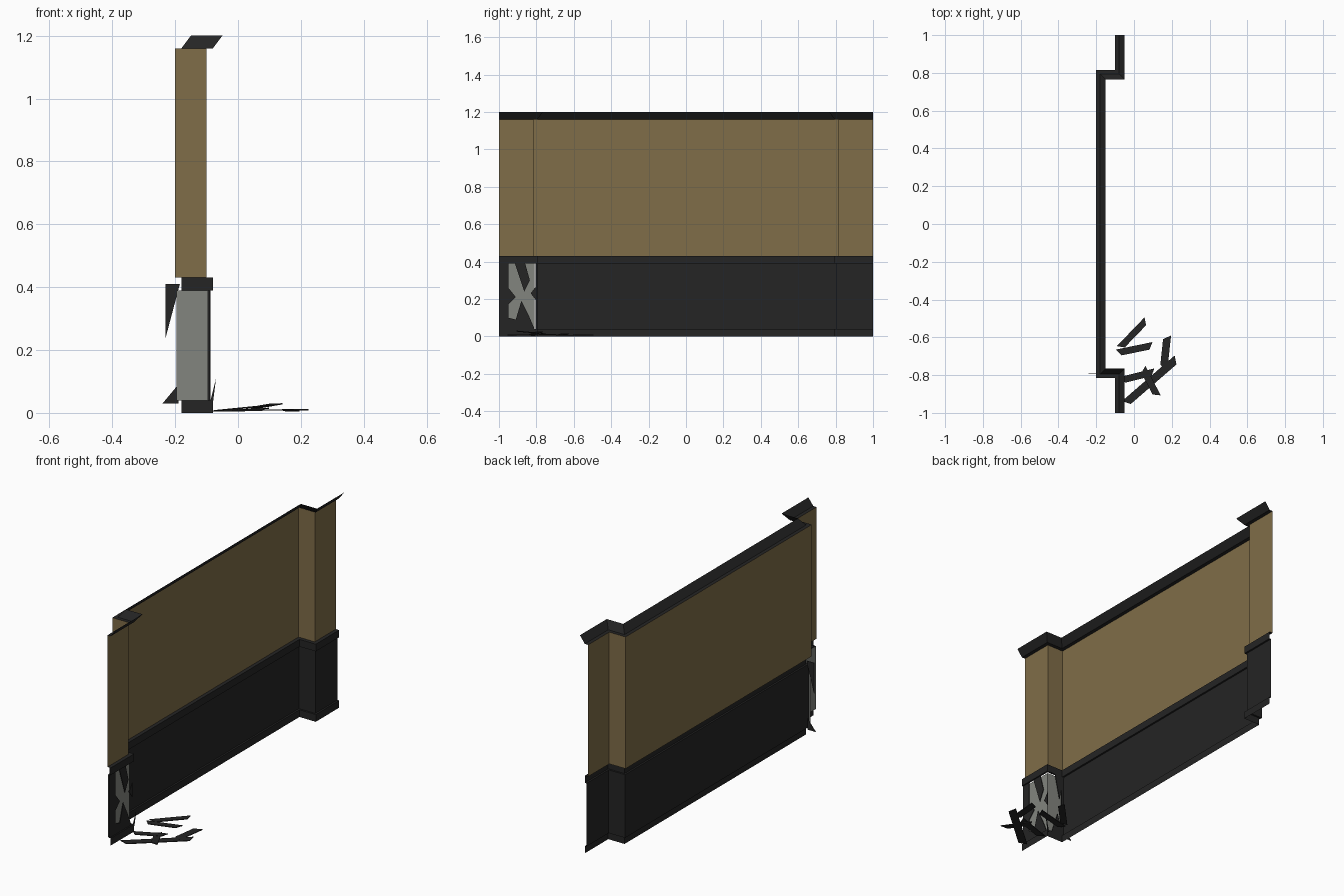
import bpy, bmesh, math
from mathutils import Vector

if "Cube" in bpy.data.objects:
    bpy.data.objects.remove(bpy.data.objects["Cube"])


def material(name, rgb):
    m = bpy.data.materials.new(name)
    m.diffuse_color = (*rgb, 1)
    m.use_nodes = True
    m.node_tree.nodes["Principled BSDF"].inputs["Base Color"].default_value = m.diffuse_color
    return m


TAN = material("tan_wall", (0.215, 0.153, 0.065))
DARK = material("dark_trim", (0.018, 0.018, 0.018))
GREY = material("grey_backing", (0.225, 0.232, 0.212))


def finish(name, bm, mat):
    me = bpy.data.meshes.new(name)
    bm.to_mesh(me)
    bm.free()
    me.materials.append(mat)
    ob = bpy.data.objects.new(name, me)
    bpy.context.collection.objects.link(ob)
    return ob


# Plan of the recessed wall: (x, y, direction the point moves in y when offset)
PATH = [(-0.1, -1, 0), (-0.1, -0.815, 1), (-0.2, -0.815, 1),
        (-0.2, 0.815, -1), (-0.1, 0.815, -1), (-0.1, 1, 0)]


def sweep(name, profile, mat, first=0, last=5):
    """Sweep (offset, z) profile along part of the plan as an open sheet."""
    bm = bmesh.new()
    rows = [[bm.verts.new((x + d, y + s * d, z)) for d, z in profile]
            for x, y, s in PATH[first:last + 1]]
    for a, b in zip(rows, rows[1:]):
        for j in range(len(profile) - 1):
            bm.faces.new((a[j], b[j], b[j + 1], a[j + 1]))
    return finish(name, bm, mat)


def plate(name, pts, thick, mat):
    """Thin plate from 3D outline points."""
    bm = bmesh.new()
    f = bm.faces.new([bm.verts.new(p) for p in pts])
    f.normal_update()
    n = f.normal * thick
    r = bmesh.ops.extrude_face_region(bm, geom=[f])
    bmesh.ops.translate(bm, vec=n, verts=[v for v in r["geom"] if isinstance(v, bmesh.types.BMVert)])
    bmesh.ops.recalc_face_normals(bm, faces=bm.faces)
    return finish(name, bm, mat)


# Wall, trims and lower panel
sweep("wall", [(0, 0.43), (0, 1.16)], TAN)
sweep("top_trim", [(0, 1.16), (0.02, 1.16), (0.05, 1.2)], DARK)
sweep("chair_rail", [(0.01, 0.39), (0.02, 0.39), (0.02, 0.43), (0, 0.43)], DARK)
sweep("baseboard", [(0.02, 0), (0.02, 0.04), (0.01, 0.04)], DARK)
sweep("lower_panel", [(0.01, 0.04), (0.01, 0.39)], DARK, 2, 5)

# Damaged corner: exposed backing behind broken panel pieces
sweep("exposed_backing", [(0.004, 0.04), (0.004, 0.39)], GREY, 0, 2)

end_pieces = [
    [(-1, 0.04), (-0.95, 0.04), (-0.95, 0.39), (-1, 0.39)],
    [(-0.915, 0.39), (-0.865, 0.24), (-0.835, 0.30), (-0.86, 0.39)],
    [(-0.95, 0.04), (-0.81, 0.04), (-0.84, 0.11), (-0.88, 0.19), (-0.91, 0.09), (-0.95, 0.10)],
    [(-0.95, 0.26), (-0.95, 0.17), (-0.91, 0.21)],
    [(-0.80, 0.27), (-0.83, 0.23), (-0.80, 0.19)],
]
for i, p in enumerate(end_pieces):
    plate(f"broken_panel_{i}", [(-0.09, y, z) for y, z in p], 0.003, DARK)

side_pieces = [
    [(-0.23, 0.41), (-0.185, 0.41), (-0.23, 0.24)],
    [(-0.24, 0.03), (-0.19, 0.09), (-0.19, 0.03)],
    [(-0.19, 0.39), (-0.13, 0.39), (-0.16, 0.25)],
    [(-0.19, 0.04), (-0.11, 0.04), (-0.15, 0.16)],
    [(-0.09, 0.03), (-0.07, 0.11), (-0.08, 0.03)],
    [(-0.19, 0.04), (-0.175, 0.04), (-0.175, 0.39), (-0.19, 0.39)],
]
for i, p in enumerate(side_pieces):
    plate(f"side_splinter_{i}", [(x, -0.795, z) for x, z in p], 0.003, DARK)

# Fallen pieces on the floor: start, end, width
fallen = [
    ((-0.07, -0.65, 0.004), (0.06, -0.515, 0.006), 0.035),
    ((-0.08, -0.68, 0.004), (0.09, -0.645, 0.012), 0.036),
    ((-0.04, -0.945, 0.006), (0.22, -0.72, 0.008), 0.042),
    ((0.175, -0.60, 0.004), (0.158, -0.76, 0.008), 0.04),
    ((-0.06, -0.825, 0.006), (0.10, -0.785, 0.022), 0.036),
    ((0.05, -0.77, 0.014), (0.12, -0.905, 0.026), 0.036),
]
for i, (a, b, w) in enumerate(fallen):
    a, b = Vector(a), Vector(b)
    d = (b - a).normalized()
    s = Vector((-d.y, d.x, 0)).normalized() * w / 2
    slant = d * 0.012
    plate(f"fallen_piece_{i}", [a - s + slant, b - s - slant, b + s + slant, a + s - slant], 0.004, DARK)
